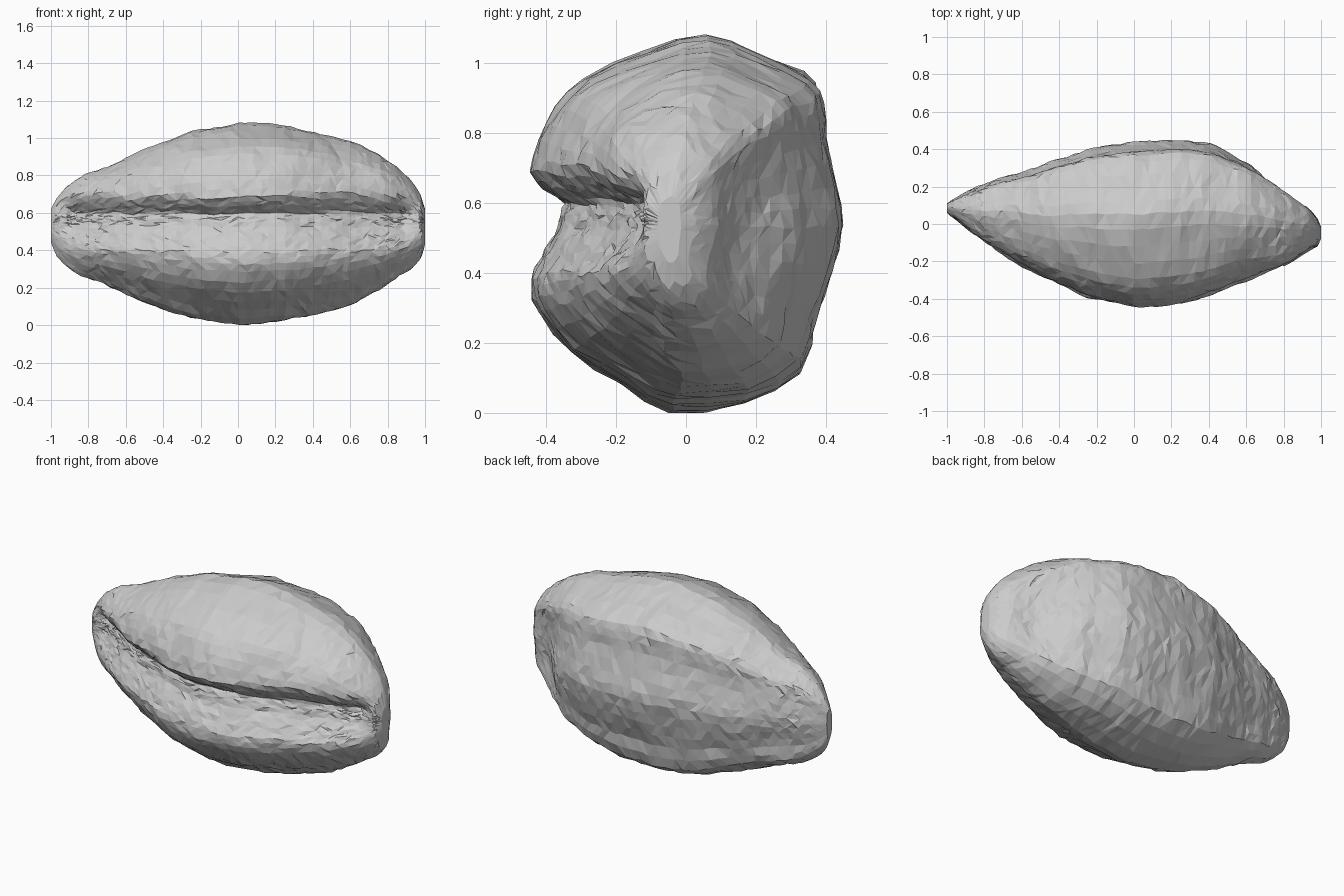
import bpy, bmesh, math, random
from mathutils import Vector, noise

if "Cube" in bpy.data.objects:
    bpy.data.objects.remove(bpy.data.objects["Cube"])

random.seed(4)

# Lengthwise stations: x, bottom z, top z, front y, back y
STATIONS = [
    (-1.0, 0.44, 0.62, 0.06, 0.11), (-0.97, 0.37, 0.68, 0.03, 0.13),
    (-0.92, 0.32, 0.74, -0.02, 0.155), (-0.86, 0.27, 0.785, -0.07, 0.19),
    (-0.70, 0.21, 0.85, -0.17, 0.25), (-0.50, 0.13, 0.945, -0.28, 0.31),
    (-0.25, 0.04, 1.035, -0.385, 0.40), (0.0, 0.0, 1.08, -0.445, 0.44),
    (0.25, 0.025, 1.065, -0.425, 0.45), (0.42, 0.06, 1.03, -0.37, 0.425),
    (0.60, 0.11, 0.985, -0.30, 0.34), (0.75, 0.19, 0.915, -0.245, 0.25),
    (0.85, 0.25, 0.85, -0.21, 0.18), (0.93, 0.30, 0.77, -0.16, 0.11),
    (0.98, 0.36, 0.69, -0.12, 0.04), (1.0, 0.43, 0.62, -0.08, -0.01),
]
# Middle cross-section (y, z) without the crease, starting at the front
SECTION = [
    (-0.44, 0.60), (-0.445, 0.645), (-0.44, 0.69), (-0.42, 0.78), (-0.37, 0.88),
    (-0.29, 0.96), (-0.12, 1.04), (0.05, 1.08), (0.19, 1.035), (0.34, 0.97),
    (0.385, 0.90), (0.39, 0.80), (0.42, 0.65), (0.44, 0.53), (0.41, 0.40),
    (0.36, 0.25), (0.325, 0.11), (0.16, 0.02), (-0.05, 0.0), (-0.18, 0.07),
    (-0.33, 0.17), (-0.42, 0.28), (-0.445, 0.35), (-0.44, 0.41), (-0.44, 0.47),
    (-0.44, 0.53), (-0.44, 0.57),
]
# Crease depth by height at the middle
CREASE = [(0.40, 0), (0.47, 0.035), (0.53, 0.075), (0.57, 0.085), (0.60, 0.10),
          (0.645, 0.045), (0.69, 0)]
PIVOT_Z = 0.54
ROWS = 60


def interp(table, x):
    x = max(table[0][0], min(table[-1][0], x))
    for a, b in zip(table, table[1:]):
        if x <= b[0]:
            f = (x - a[0]) / (b[0] - a[0])
            return [p + (q - p) * f for p, q in zip(a, b)]


def smooth_ring(points, parts):
    """Closed Catmull-Rom curve through the section points."""
    ring, n = [], len(points)
    for i in range(n):
        p0, p1, p2, p3 = (Vector(points[(i + k) % n]) for k in (-1, 0, 1, 2))
        for s in range(parts):
            t = s / parts
            ring.append(0.5 * (2 * p1 + (p2 - p0) * t
                        + (2 * p0 - 5 * p1 + 4 * p2 - p3) * t ** 2
                        + (3 * p1 - p0 - 3 * p2 + p3) * t ** 3))
    return ring


def surface_point(x, y, z):
    _, zb, zt, yf, yb = interp(STATIONS, x)
    t = (y + 0.44) / 0.88
    if z > PIVOT_Z:
        nz = PIVOT_Z + (z - PIVOT_Z) / (1.08 - PIVOT_Z) * (zt - PIVOT_Z)
    else:
        nz = PIVOT_Z - (PIVOT_Z - z) / PIVOT_Z * (PIVOT_Z - zb)
    ny = yf + t * (yb - yf)
    # Front crease, straight along the length and fading at the tips
    if y < -0.3:
        fade = max(0, min(1, (0.98 - abs(x)) / 0.1))
        width = yb - yf
        ny += min(interp(CREASE, nz)[1], width * 0.4) * fade
    # Dish with a clear rim on the blunt right end
    if y > 0.2:
        ny -= 0.065 * math.exp(-((x - 0.8) / 0.12) ** 2 - ((nz - 0.53) / 0.2) ** 2)
    return Vector((x, ny, nz))


# Seed body: lofted sections with uneven facets
bm = bmesh.new()
rings = []
profile = smooth_ring(SECTION, 2)
for i in range(ROWS + 1):
    u = -1 + 2 * i / ROWS
    x = math.sin(u * math.pi / 2) * 0.45 + u * 0.55
    inner = 0 < i < ROWS
    ring = []
    for y, z in profile:
        shift = random.uniform(-0.01, 0.01) if inner else 0
        p = surface_point(max(-1, min(1, x + shift)), y, z)
        if inner:
            taper = min(1, (1 - abs(x)) * 6)
            p += noise.noise_vector(p * 5) * 0.012 * taper
            p += Vector((0, random.uniform(-1, 1), random.uniform(-1, 1))) * 0.005 * taper
        p.z = max(0, p.z)
        ring.append(bm.verts.new(p))
    rings.append(ring)
n = len(profile)
for a, b in zip(rings, rings[1:]):
    for j in range(n):
        k = (j + 1) % n
        quad = (a[j], a[k], b[k], b[j])
        if random.random() < 0.5:
            bm.faces.new((quad[0], quad[1], quad[2]))
            bm.faces.new((quad[0], quad[2], quad[3]))
        else:
            bm.faces.new((quad[0], quad[1], quad[3]))
            bm.faces.new((quad[1], quad[2], quad[3]))

# End caps
for ring in (rings[0], rings[-1]):
    bm.faces.new(ring)
bmesh.ops.triangulate(bm, faces=[f for f in bm.faces if len(f.verts) > 4])
bmesh.ops.recalc_face_normals(bm, faces=bm.faces)

mesh = bpy.data.meshes.new("creased_seed")
bm.to_mesh(mesh)
bm.free()
seed = bpy.data.objects.new("creased_seed", mesh)
bpy.context.collection.objects.link(seed)
